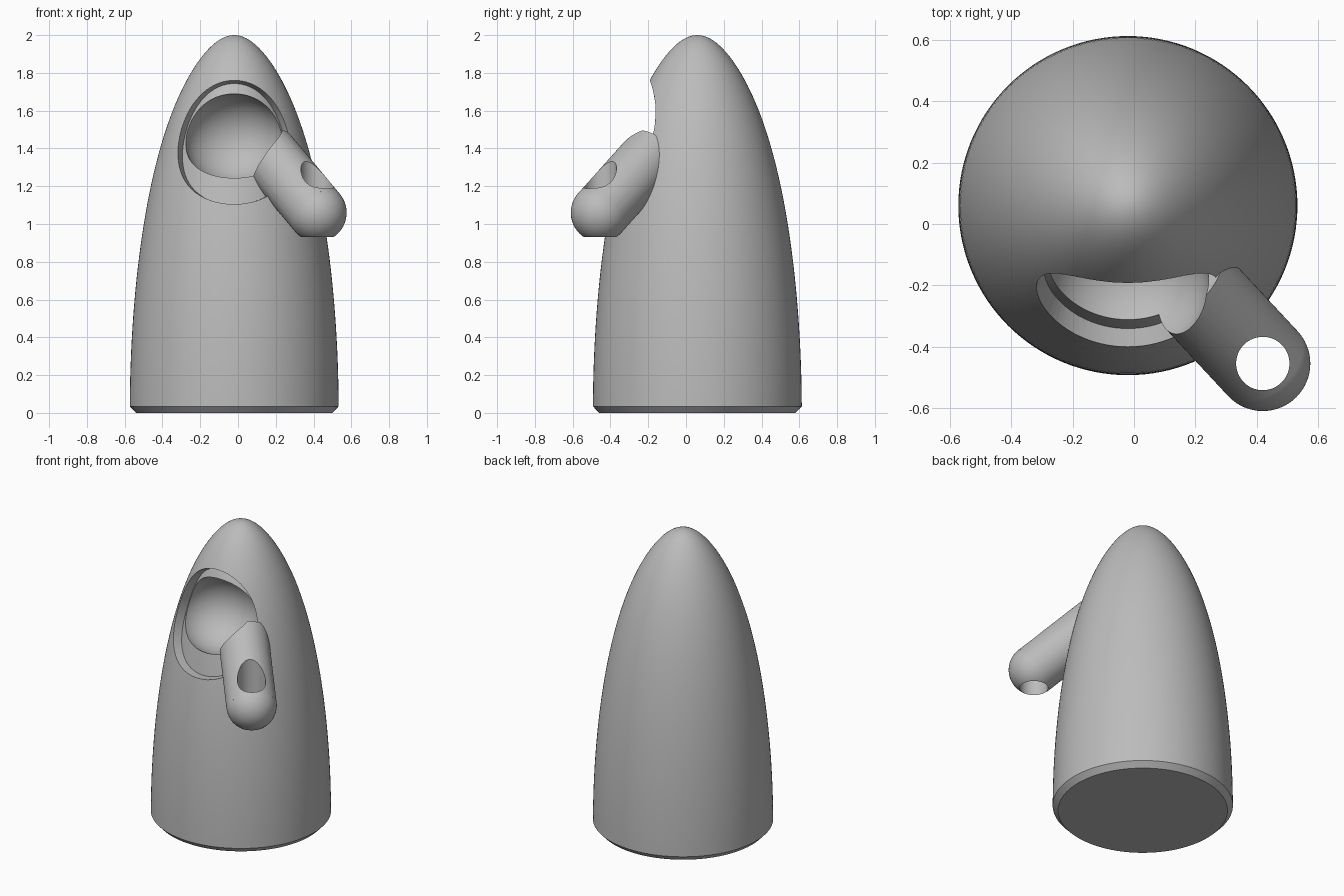
import bpy, bmesh, math
from mathutils import Vector, Matrix

old = bpy.data.objects.get("Cube")
if old:
    bpy.data.objects.remove(old, do_unlink=True)

AXIS = Vector((-0.02, 0.06, 0))

grey = bpy.data.materials.new("plain grey")
grey.use_nodes = True
colour = (0.5, 0.5, 0.5, 1)
grey.diffuse_color = colour
grey.node_tree.nodes["Principled BSDF"].inputs["Base Color"].default_value = colour


def make(name, bm):
    bmesh.ops.recalc_face_normals(bm, faces=bm.faces)
    mesh = bpy.data.meshes.new(name)
    bm.to_mesh(mesh)
    bm.free()
    mesh.materials.append(grey)
    obj = bpy.data.objects.new(name, mesh)
    bpy.context.collection.objects.link(obj)
    return obj


def skin(name, rings):
    """Closed solid through a list of equal-sized rings of points."""
    bm = bmesh.new()
    loops = [[bm.verts.new(p) for p in ring] for ring in rings]
    n = len(loops[0])
    for a, b in zip(loops, loops[1:]):
        for i in range(n):
            j = (i + 1) % n
            bm.faces.new((a[i], a[j], b[j], b[i]))
    bm.faces.new(loops[0])
    bm.faces.new(loops[-1])
    return make(name, bm)


def angles(n):
    return [2 * math.pi * i / n for i in range(n)]


def revolve(name, profile, n=128):
    return skin(name, [[AXIS + Vector((r * math.cos(t), r * math.sin(t), z))
                        for t in angles(n)] for r, z in profile])


def boolean(target, tool, operation):
    mod = target.modifiers.new(operation.lower(), 'BOOLEAN')
    mod.operation, mod.object, mod.solver = operation, tool, 'EXACT'
    bpy.context.view_layer.objects.active = target
    bpy.ops.object.modifier_apply(modifier=mod.name)
    bpy.data.objects.remove(tool, do_unlink=True)


def rod(name, start, end, radius, segments=64):
    start, end = Vector(start), Vector(end)
    d = end - start
    place = Matrix.Translation((start + end) / 2) @ d.to_track_quat('Z', 'Y').to_matrix().to_4x4()
    bm = bmesh.new()
    bmesh.ops.create_cone(bm, cap_ends=True, segments=segments, radius1=radius,
                          radius2=radius, depth=d.length, matrix=place)
    return make(name, bm)


def ball(name, centre, radius, scale=(1, 1, 1)):
    bm = bmesh.new()
    bmesh.ops.create_uvsphere(bm, u_segments=64, v_segments=40, radius=radius,
                              matrix=Matrix.Translation(centre) @ Matrix.Diagonal((*scale, 1)))
    return make(name, bm)


# Bullet-shaped body: elliptical profile, slightly drawn in toward the tip
def body_radius(z):
    return 0.553 * math.sqrt(max(0, 1 - (z / 2) ** 2)) * (1 - 0.11 * (z / 2) ** 8)


heights = [2 * math.sin(math.pi / 2 * i / 48) for i in range(1, 48)]
wall = [(body_radius(z), z) for z in heights]
body = revolve("body", [(0.52, 0), (0.553, 0.035)] + wall + [(0.004, 2.0)])

# Shallow recess: flared oval cutter whose floor follows the body wall
def oval(y):
    t = (y + 0.40) / 0.30
    half_x = 0.38 - 0.12 * t
    top, bottom = 1.83 - 0.10 * t, 1.105 - 0.015 * t
    return [Vector((AXIS.x + half_x * math.cos(a), y,
                    (top + bottom) / 2 + (top - bottom) / 2 * math.sin(a))) for a in angles(96)]


recess = skin("recess", [oval(-0.55), oval(-0.02)])
core = revolve("core", [(r - 0.06, z) for r, z in wall if r > 0.07])
boolean(recess, core, 'DIFFERENCE')
boolean(body, recess, 'DIFFERENCE')

# Arm with a rounded end
tip = Vector((0.42, -0.455, 1.06))
direction = Vector((-0.2, 0.215, 0.24)).normalized()
arm = rod("arm", tip, tip + direction * 0.5, 0.155)
boolean(arm, ball("arm_end", tip, 0.155), 'UNION')
boolean(body, arm, 'UNION')

# Rounded bowl hollow, and upright hole through the arm end
boolean(body, ball("bowl", (AXIS.x, -0.19, 1.45), 0.24, (1.1, 1, 1)), 'DIFFERENCE')
boolean(body, rod("hole", tip - Vector((0, 0, 0.3)), tip + Vector((0, 0, 0.4)), 0.087),
        'DIFFERENCE')

bpy.ops.object.select_all(action='DESELECT')
body.select_set(True)
bpy.context.view_layer.objects.active = body
bpy.ops.object.shade_smooth_by_angle(angle=math.radians(30))
